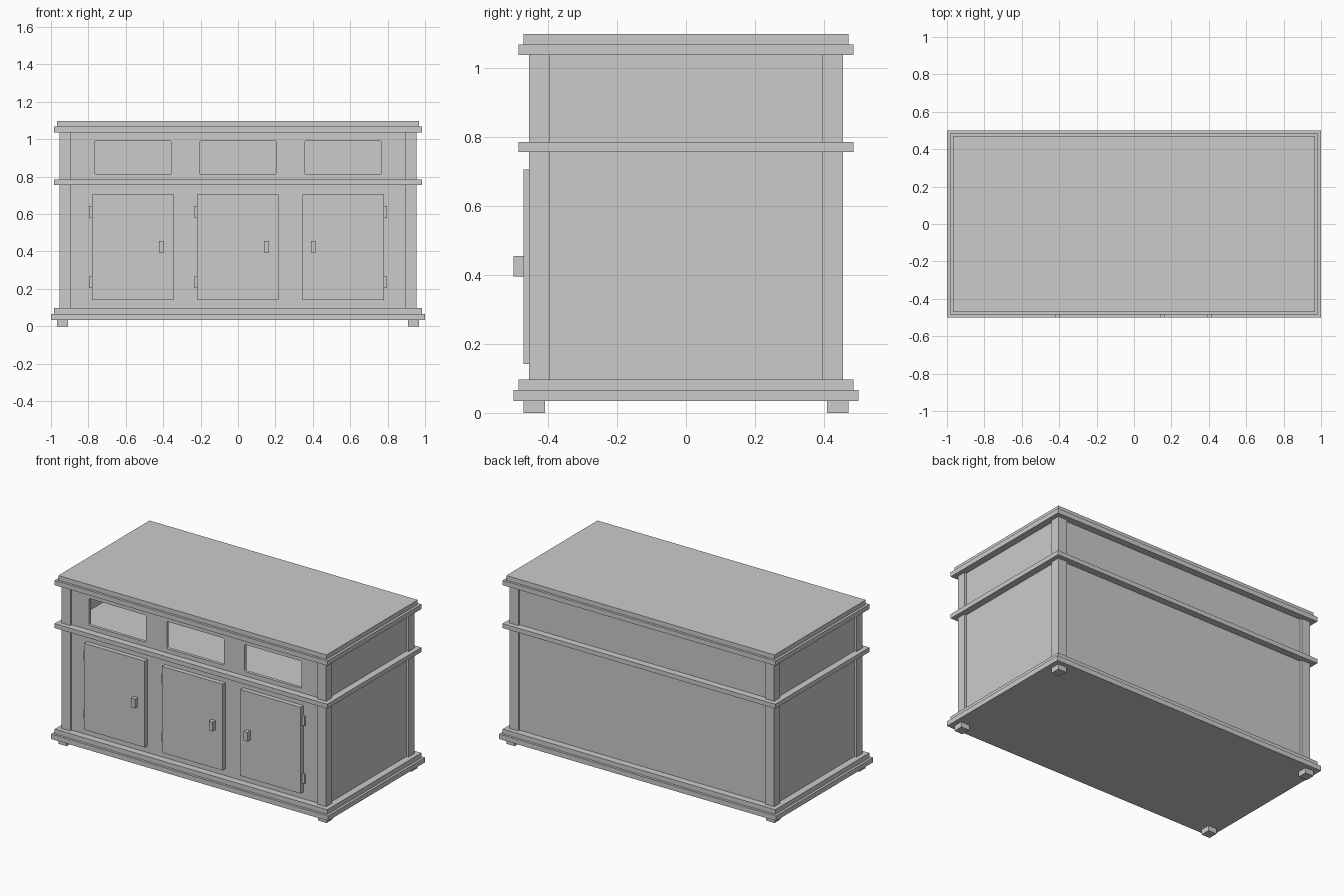
import bpy
import math

if "Cube" in bpy.data.objects:
    bpy.data.objects.remove(bpy.data.objects["Cube"])


def box(name, x0, x1, y0, y1, z0, z1):
    """Axis-aligned box given by its limits."""
    bpy.ops.mesh.primitive_cube_add(size=1)
    ob = bpy.context.object
    ob.name = ob.data.name = name
    size = (x1 - x0, y1 - y0, z1 - z0)
    centre = ((x0 + x1) / 2, (y0 + y1) / 2, (z0 + z1) / 2)
    for v in ob.data.vertices:
        v.co = [c + p * s for c, p, s in zip(centre, v.co, size)]
    return ob


def slab(name, hx, hy, z0, z1):
    return box(name, -hx, hx, -hy, hy, z0, z1)


def rounded_rect(x0, x1, z0, z1, r, steps=3):
    """Outline of a rectangle with rounded corners."""
    pts = []
    corners = [(x1 - r, z1 - r), (x0 + r, z1 - r), (x0 + r, z0 + r), (x1 - r, z0 + r)]
    for i, (cx, cz) in enumerate(corners):
        for k in range(steps + 1):
            a = math.pi / 2 * (i + k / steps)
            pts.append((cx + r * math.cos(a), cz + r * math.sin(a)))
    return pts


def pierced_panel(name, outlines, y0, y1):
    """Upright panel in the xz plane; first outline is the edge, the rest are holes."""
    cu = bpy.data.curves.new(name, 'CURVE')
    cu.dimensions = '2D'
    cu.fill_mode = 'BOTH'
    cu.extrude = (y1 - y0) / 2
    for pts in outlines:
        sp = cu.splines.new('POLY')
        sp.points.add(len(pts) - 1)
        for p, (x, z) in zip(sp.points, pts):
            p.co = (x, z, 0, 1)
        sp.use_cyclic_u = True
    ob = bpy.data.objects.new(name, cu)
    bpy.context.collection.objects.link(ob)
    ob.location.y = (y0 + y1) / 2
    ob.rotation_euler.x = math.pi / 2
    bpy.ops.object.select_all(action='DESELECT')
    ob.select_set(True)
    bpy.context.view_layer.objects.active = ob
    bpy.ops.object.convert(target='MESH')


PX, PY, T = 0.94, 0.44, 0.02      # panel faces and thickness
Z0, ZM0, ZM1, Z1 = 0.097, 0.756, 0.785, 1.036

# Stepped base, middle shelf and stepped top
slab("base_plinth", 1.0, 0.5, 0.034, 0.066)
slab("base_moulding", 0.984, 0.485, 0.066, Z0)
slab("middle_shelf", 0.984, 0.485, ZM0, ZM1)
slab("top_moulding", 0.984, 0.485, Z1, 1.067)
slab("top_board", 0.968, 0.47, 1.067, 1.097)

# Corner posts and feet
for sx, side in ((-1, "left"), (1, "right")):
    for sy, end in ((-1, "front"), (1, "back")):
        xs = sorted((sx * 0.955, sx * 0.892))
        ys = sorted((sy * 0.455, sy * 0.394))
        box(f"post_{end}_{side}", *xs, *ys, Z0, Z1)
        xs = sorted((sx * 0.968, sx * 0.908))
        ys = sorted((sy * 0.47, sy * 0.408))
        box(f"foot_{end}_{side}", *xs, *ys, 0, 0.034)

# Side, back and lower front panels
for level, a, b in (("lower", Z0, ZM0), ("upper", ZM1, Z1)):
    box(f"panel_{level}_left", -PX, -PX + T, -PY, PY, a, b)
    box(f"panel_{level}_right", PX - T, PX, -PY, PY, a, b)
    box(f"panel_{level}_back", -PX + T, PX - T, PY - T, PY, a, b)
box("panel_lower_front", -PX + T, PX - T, -PY, -PY + T, Z0, ZM0)

# Upper front panel with three open compartments
edge = [(-PX + T, ZM1), (PX - T, ZM1), (PX - T, Z1), (-PX + T, Z1)]
holes = [rounded_rect(c - 0.206, c + 0.206, 0.814, 0.99, 0.008) for c in (-0.562, 0, 0.562)]
pierced_panel("panel_upper_front", [edge] + holes, -PY, -PY + T)

# Doors with knobs and hinges; h is the hinge side
for name, c, h in (("left", -0.563, -1), ("middle", -0.001, -1), ("right", 0.563, 1)):
    box(f"door_{name}", c - 0.218, c + 0.218, -0.47, -PY, 0.142, 0.705)
    k = c - h * 0.154
    if name == "right":
        k = 0.404
    box(f"knob_{name}", k - 0.014, k + 0.014, -0.5, -0.47, 0.395, 0.455)
    xs = sorted((c + h * 0.218, c + h * 0.234))
    for level, z in (("lower", 0.235), ("upper", 0.613)):
        box(f"hinge_{level}_{name}", *xs, -0.455, -PY, z - 0.031, z + 0.031)
